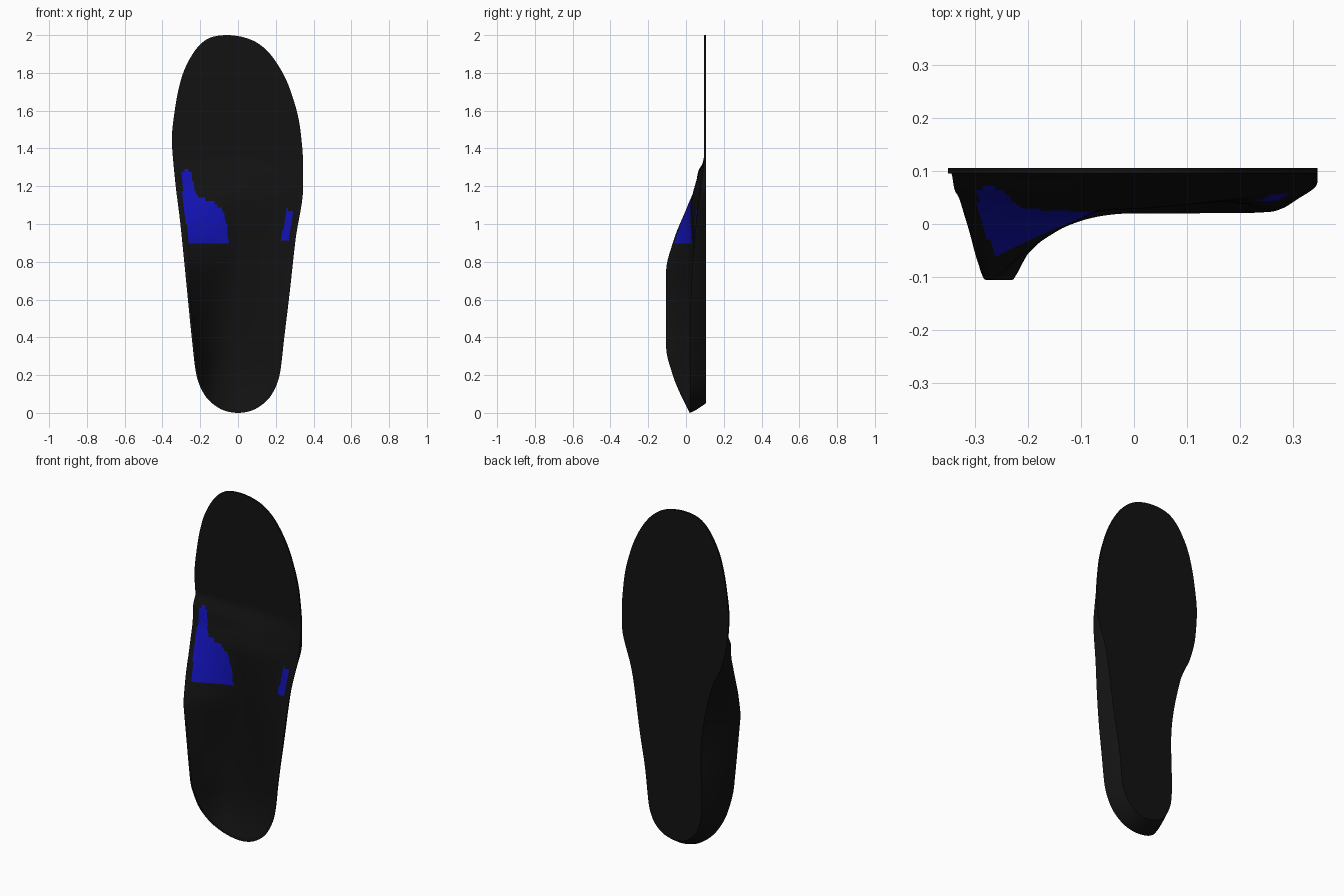
import bpy, bmesh, math

if "Cube" in bpy.data.objects:
    bpy.data.objects.remove(bpy.data.objects["Cube"])


def curve(pts):
    """Smooth monotone interpolation through a few (position, value) points."""
    n = len(pts)
    d = [(pts[i+1][1] - pts[i][1]) / (pts[i+1][0] - pts[i][0]) for i in range(n - 1)]
    m = [d[0]] + [2*a*b/(a+b) if a*b > 0 else 0 for a, b in zip(d, d[1:])] + [d[-1]]

    def f(t):
        t = min(max(t, pts[0][0]), pts[-1][0])
        i = 0
        while i < n - 2 and t > pts[i+1][0]:
            i += 1
        h = pts[i+1][0] - pts[i][0]
        u = (t - pts[i][0]) / h
        return (pts[i][1]*(1+2*u)*(1-u)**2 + m[i]*h*u*(1-u)**2
                + pts[i+1][1]*u*u*(3-2*u) + m[i+1]*h*u*u*(u-1))
    return f


def side_curve(pts):
    return curve([(math.acos(1 - z), x) for z, x in pts])


# outline: x against height for each side of the foot
lateral = side_curve([(0, 0), (.025, .1), (.1, .18), (.2, .22), (.4, .245), (.65, .275),
                      (.92, .305), (1.2, .345), (1.3, .345), (1.5, .33), (1.7, .28),
                      (1.86, .2), (1.96, .1), (2, -.06)])
medial = side_curve([(0, 0), (.025, -.1), (.1, -.18), (.2, -.22), (.4, -.245), (.65, -.27),
                     (1, -.305), (1.25, -.335), (1.45, -.35), (1.6, -.335), (1.77, -.3),
                     (1.9, -.24), (1.985, -.15), (2, -.06)])
# rim depth, floor depth, base inset and cup steepness against height
rim_med = curve([(0, .02), (.1, -.03), (.2, -.07), (.35, -.105), (.75, -.105), (.9, -.07),
                 (1.1, .01), (1.2, .05), (1.28, .065), (1.34, .095), (2, .095)])
rim_lat = curve([(0, .02), (.5, .023), (.7, .03), (.92, .045), (1.1, .065),
                 (1.25, .085), (1.34, .095), (2, .095)])
floor = curve([(0, .06), (.3, .07), (.6, .06), (.9, .04), (1.1, .028), (1.25, .06),
               (1.36, .095), (2, .095)])
base_med = curve([(0, .83), (.3, .75), (.65, .64), (1, .78), (1.15, .94), (1.3, 1), (2, 1)])
base_lat = curve([(0, .83), (.3, .76), (.65, .84), (1, .9), (1.25, 1), (2, 1)])
power = curve([(0, 3), (.4, 2.6), (.9, 1.3), (2, 1.3)])

N, RINGS = 360, 44


def inside(x, z, poly):
    hit = False
    for (x1, z1), (x2, z2) in zip(poly, poly[1:] + poly[:1]):
        if (z1 > z) != (z2 > z) and x < x1 + (z - z1) * (x2 - x1) / (z2 - z1):
            hit = not hit
    return hit


patches = [
    [(-.26, .9), (-.05, .9), (-.055, .98), (-.08, 1.07), (-.13, 1.12), (-.21, 1.14),
     (-.235, 1.2), (-.245, 1.27), (-.27, 1.29), (-.3, 1.28), (-.29, 1.12)],
    [(.225, .905), (.265, .91), (.295, 1.07), (.26, 1.08)],
]


def material(name, color):
    mat = bpy.data.materials.new(name)
    mat.diffuse_color = color
    mat.use_nodes = True
    mat.node_tree.nodes["Principled BSDF"].inputs["Base Color"].default_value = mat.diffuse_color
    return mat


bm = bmesh.new()
rows = [[] for _ in range(RINGS + 7)]
for k in range(N):
    th = 2 * math.pi * k / N
    on_lat = th <= math.pi
    t = th if on_lat else 2 * math.pi - th
    z = 1 - math.cos(t)
    x = lateral(t) if on_lat else medial(t)
    cz = min(max(z, .3), 1.7)
    rim = rim_lat(z) if on_lat else rim_med(z)
    inset = base_lat(z) if on_lat else base_med(z)

    def put(row, s, y):
        rows[row].append(bm.verts.new((x * s, y, cz + (z - cz) * s)))

    # foot-side surface, from the spine out to the rim
    for r in range(RINGS + 1):
        s = r / RINGS
        pz = cz + (z - cz) * s
        g = min(s / .95, 1) ** power(pz)
        put(r, s, floor(pz) + (rim - floor(pz)) * g)
    # tapered outer wall down to the flat base
    for j in range(1, 7):
        u = j / 6
        put(RINGS + j, 1 + (inset - 1) * u ** 1.25, rim + (.105 - rim) * u)

for r in range(len(rows) - 1):
    for k in range(N):
        a, b = rows[r], rows[r + 1]
        k2 = (k + 1) % N
        f = bm.faces.new((a[k], a[k2], b[k2], b[k]))
        if r < RINGS:
            c = f.calc_center_median()
            f.material_index = int(any(inside(c.x, c.z, p) for p in patches))
bm.faces.new(rows[-1])
bmesh.ops.remove_doubles(bm, verts=bm.verts, dist=.0002)
bmesh.ops.recalc_face_normals(bm, faces=bm.faces)

mesh = bpy.data.meshes.new("insole")
bm.to_mesh(mesh)
bm.free()
insole = bpy.data.objects.new("insole", mesh)
bpy.context.collection.objects.link(insole)
mesh.materials.append(material("black_foam", (.006, .006, .006, 1)))
mesh.materials.append(material("blue_patch", (.006, .006, .45, 1)))
bpy.context.view_layer.objects.active = insole
insole.select_set(True)
bpy.ops.object.shade_smooth_by_angle(angle=math.radians(40))
